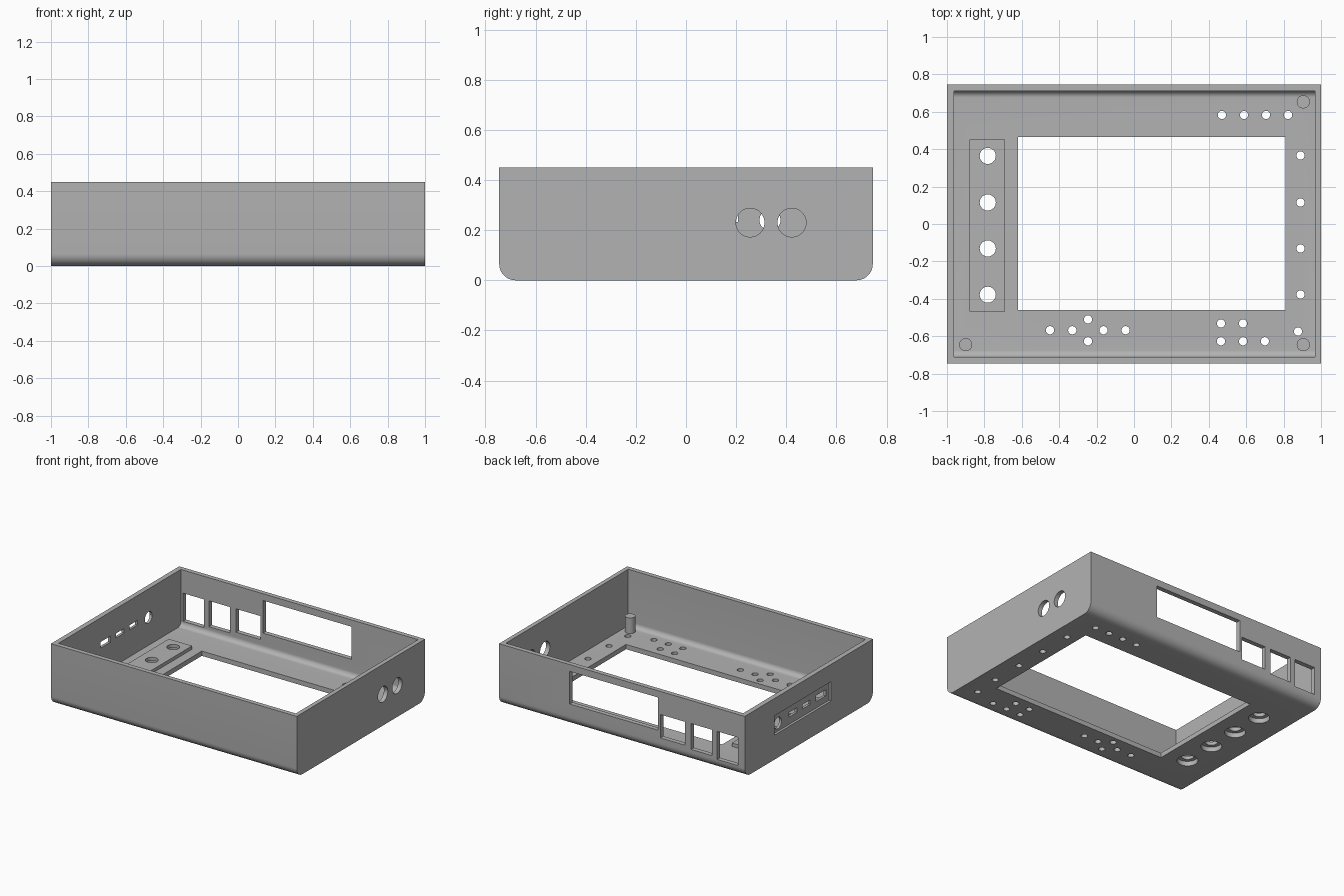
import bpy, bmesh, math
from mathutils import Matrix, Vector

if "Cube" in bpy.data.objects:
    bpy.data.objects.remove(bpy.data.objects["Cube"])

grey = bpy.data.materials.new("plain grey")
grey.diffuse_color = (0.45, 0.45, 0.45, 1)
grey.use_nodes = True
grey.node_tree.nodes["Principled BSDF"].inputs["Base Color"].default_value = grey.diffuse_color

FLOOR, TOP = 0.035, 0.45


def make_object(name, bm):
    bmesh.ops.recalc_face_normals(bm, faces=bm.faces)
    mesh = bpy.data.meshes.new(name)
    bm.to_mesh(mesh)
    bm.free()
    mesh.materials.append(grey)
    ob = bpy.data.objects.new(name, mesh)
    bpy.context.collection.objects.link(ob)
    return ob


def add_box(bm, x0, x1, y0, y1, z0, z1):
    size = Matrix.Diagonal((x1 - x0, y1 - y0, z1 - z0, 1))
    mid = Matrix.Translation(((x0 + x1) / 2, (y0 + y1) / 2, (z0 + z1) / 2))
    bmesh.ops.create_cube(bm, size=1, matrix=mid @ size)


def add_rod(bm, centre, r, length, axis="Z", sides=32):
    turn = Matrix.Rotation(math.pi / 2, 4, "Y") if axis == "X" else Matrix()
    bmesh.ops.create_cone(bm, cap_ends=True, segments=sides, radius1=r, radius2=r,
                          depth=length, matrix=Matrix.Translation(centre) @ turn)


def trough(name, x0, x1, half_y, z0, z1, r, steps=10):
    """Block along x whose two lower long edges are rounded."""
    pts = [(-half_y, z1)]
    for side, start in ((-1, math.pi), (1, 1.5 * math.pi)):
        for i in range(steps + 1):
            a = start + i * math.pi / 2 / steps
            pts.append((side * (half_y - r) + r * math.cos(a), z0 + r + r * math.sin(a)))
    pts.append((half_y, z1))
    bm = bmesh.new()
    face = bm.faces.new([bm.verts.new((x0, y, z)) for y, z in pts])
    out = bmesh.ops.extrude_face_region(bm, geom=[face])["geom"]
    bmesh.ops.translate(bm, verts=[v for v in out if isinstance(v, bmesh.types.BMVert)],
                        vec=Vector((x1 - x0, 0, 0)))
    return make_object(name, bm)


def cut(target, cutter):
    mod = target.modifiers.new("cut", "BOOLEAN")
    mod.operation, mod.solver, mod.object = "DIFFERENCE", "EXACT", cutter
    bpy.context.view_layer.objects.active = target
    bpy.ops.object.modifier_apply(modifier=mod.name)
    bpy.data.objects.remove(cutter)


def smooth(ob):
    bpy.ops.object.select_all(action="DESELECT")
    ob.select_set(True)
    bpy.context.view_layer.objects.active = ob
    bpy.ops.object.shade_smooth_by_angle(angle=math.radians(30))


# Open case with rounded lower front and back edges
case = trough("case", -1, 1, 0.745, 0, TOP, 0.065)
cut(case, trough("cavity", -0.963, 0.968, 0.711, FLOOR, 0.6, 0.035))

# Shallow recess on the outside of the left wall
bm = bmesh.new()
add_box(bm, -1.1, -0.982, -0.26, 0.40, 0.18, 0.322)
cut(case, make_object("recess", bm))

bm = bmesh.new()
# Large floor window
add_box(bm, -0.62, 0.81, -0.46, 0.465, -0.1, 0.1)

# Back wall openings
for x0, x1, z0, z1 in ((-0.295, 0.425, 0.16, 0.40), (-0.515, -0.313, 0.108, 0.28),
                       (-0.735, -0.563, 0.09, 0.28), (-0.945, -0.775, 0.073, 0.28)):
    add_box(bm, x0, x1, 0.69, 0.85, z0, z1)

# Left wall: round socket and three slots
add_rod(bm, (-0.98, 0.335, 0.24), 0.042, 0.12, "X")
for y, w, h in ((0.16, 0.095, 0.034), (0.005, 0.09, 0.034), (-0.165, 0.115, 0.045)):
    add_box(bm, -1.05, -0.93, y - w / 2, y + w / 2, 0.25 - h / 2, 0.25 + h / 2)

# Right wall: two round holes
for y in (0.256, 0.422):
    add_rod(bm, (0.98, y, 0.23), 0.057, 0.12, "X", 48)

# Small floor holes
small = [(x, 0.583) for x in (0.47, 0.588, 0.706, 0.824)]
small += [(0.89, y) for y in (0.366, 0.115, -0.131, -0.377)] + [(0.877, -0.575)]
small += [(x, y) for x in (0.465, 0.583) for y in (-0.532, -0.627)] + [(0.70, -0.627)]
small += [(x, -0.568) for x in (-0.449, -0.33, -0.163, -0.045)]
small += [(-0.246, -0.51), (-0.246, -0.627)]
for x, y in small:
    add_rod(bm, (x, y, 0), 0.022, 0.2, sides=24)

# Wide counterbores in the floor below the raised pad
KNOB_Y = (0.364, 0.115, -0.131, -0.378)
for y in KNOB_Y:
    add_rod(bm, (-0.782, y, 0), 0.07, 0.2, sides=40)
cut(case, make_object("openings", bm))
smooth(case)

# Raised pad with four holes
bm = bmesh.new()
add_box(bm, -0.88, -0.69, -0.467, 0.452, FLOOR, 0.06)
pad = make_object("raised_pad", bm)
bm = bmesh.new()
for y in KNOB_Y:
    add_rod(bm, (-0.782, y, 0), 0.043, 0.3)
cut(pad, make_object("pad_holes", bm))
smooth(pad)

# Mounting posts in three corners
for name, x, y in (("back_right_post", 0.905, 0.653), ("front_right_post", 0.905, -0.645),
                   ("front_left_post", -0.90, -0.645)):
    bm = bmesh.new()
    add_rod(bm, (x, y, 0.085), 0.035, 0.13)
    smooth(make_object(name, bm))
